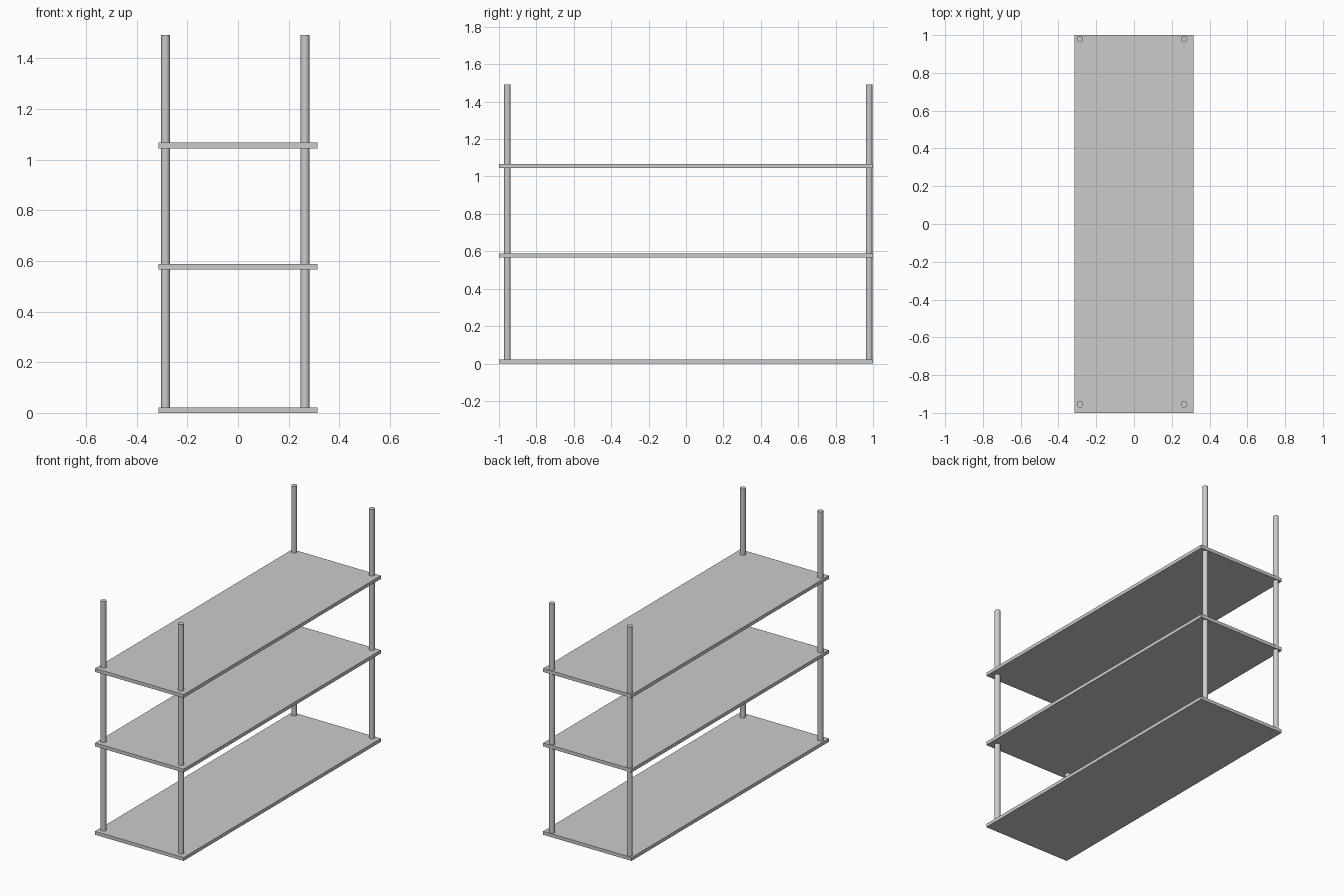
import bpy, bmesh
from mathutils import Matrix

if "Cube" in bpy.data.objects:
    bpy.data.objects.remove(bpy.data.objects["Cube"])

def add_object(name, bm):
    mesh = bpy.data.meshes.new(name)
    bm.to_mesh(mesh)
    bm.free()
    obj = bpy.data.objects.new(name, mesh)
    bpy.context.collection.objects.link(obj)
    return obj

def board(name, width, depth, z, thick):
    bm = bmesh.new()
    m = Matrix.Translation((0, 0, z + thick / 2)) @ Matrix.Diagonal((width, depth, thick, 1))
    bmesh.ops.create_cube(bm, size=1, matrix=m)
    return add_object(name, bm)

def post(name, x, y, z0, z1, radius):
    bm = bmesh.new()
    bmesh.ops.create_cone(bm, cap_ends=True, segments=32, radius1=radius, radius2=radius,
                          depth=z1 - z0, matrix=Matrix.Translation((x, y, (z0 + z1) / 2)))
    # smooth sides, flat caps with sharp rims
    for f in bm.faces:
        f.smooth = len(f.verts) == 4
    for e in bm.edges:
        e.smooth = all(len(f.verts) == 4 for f in e.link_faces)
    return add_object(name, bm)

# three shelves
for name, z in (("bottom_shelf", 0.0), ("middle_shelf", 0.567), ("top_shelf", 1.045)):
    board(name, 0.628, 2.0, z, 0.022)

# four round posts, set slightly off-centre
for side, x in (("left", -0.286), ("right", 0.265)):
    for end, y in (("front", -0.955), ("back", 0.979)):
        post(f"{end}_{side}_post", x, y, 0.02, 1.493, 0.0172)
